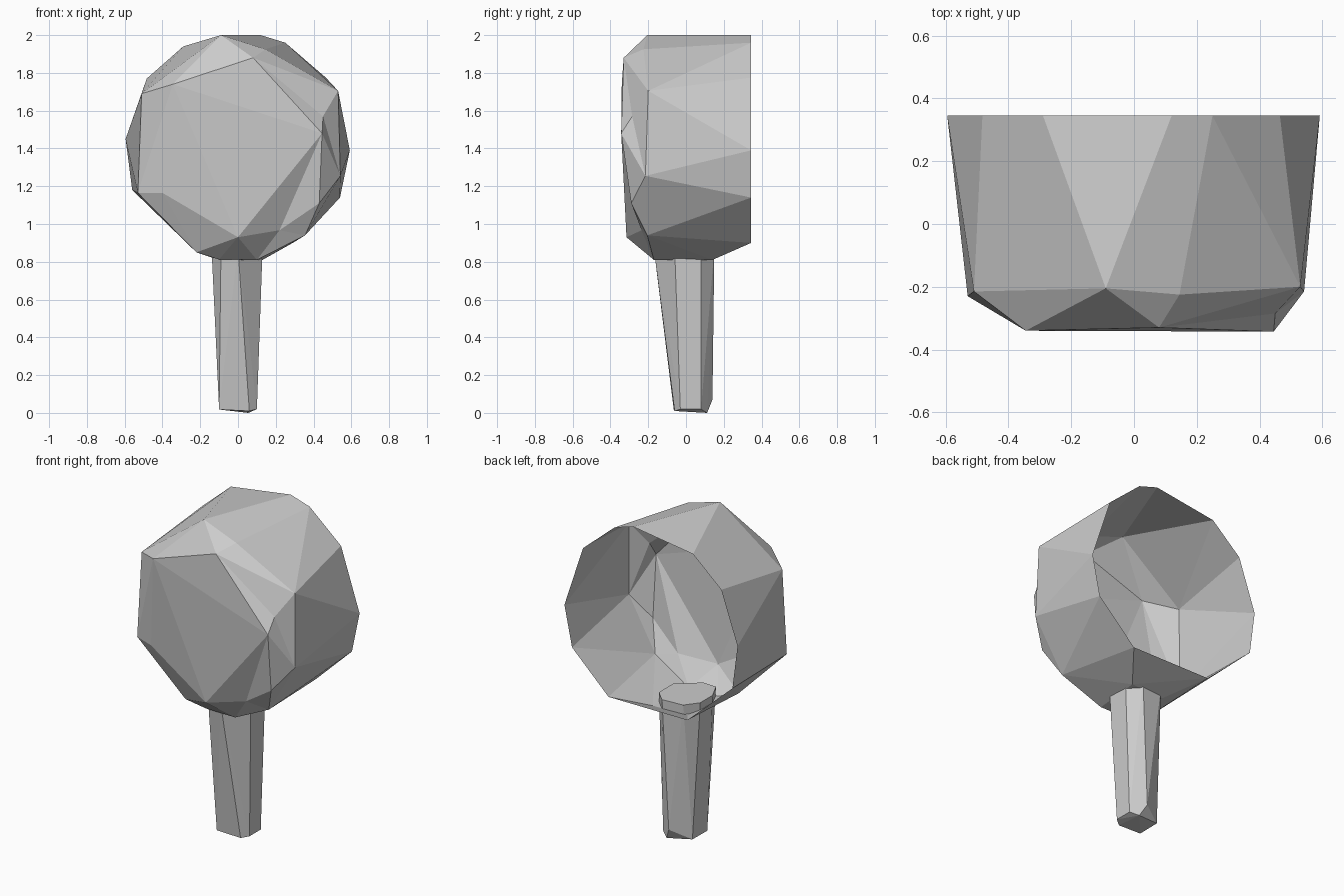
import bpy, bmesh
from mathutils import Vector

grey = bpy.data.materials.new("plain_grey")
grey.diffuse_color = (0.6, 0.6, 0.6, 1)


def hull_part(name, points, moves=(), open_y=None):
    """Faceted hull of the points; then dent some corners and open the back."""
    bm = bmesh.new()
    for p in points:
        bm.verts.new(p)
    out = bmesh.ops.convex_hull(bm, input=bm.verts[:])
    junk = [v for v in bm.verts if not v.link_faces]
    bmesh.ops.delete(bm, geom=junk, context='VERTS')
    bmesh.ops.recalc_face_normals(bm, faces=bm.faces[:])
    for old, new in moves:
        v = min(bm.verts, key=lambda v: (v.co - Vector(old)).length)
        if (v.co - Vector(old)).length < 0.01:
            v.co = new
    if open_y is not None:
        cap = [f for f in bm.faces if all(v.co.y > open_y for v in f.verts)]
        bmesh.ops.delete(bm, geom=cap, context='FACES')
    me = bpy.data.meshes.new(name)
    bm.to_mesh(me)
    bm.free()
    me.materials.append(grey)
    ob = bpy.data.objects.new(name, me)
    bpy.context.collection.objects.link(ob)
    return ob


# Bowl: open rim, shoulder ring, front panel and underside
rim = [(x, 0.345, z) for x, z in (
    (-0.595, 1.45), (-0.483, 1.77), (-0.29, 1.94), (0.12, 2.0), (0.25, 1.96),
    (0.465, 1.775), (0.592, 1.39), (0.54, 1.14), (0.29, 0.9), (-0.25, 0.9),
    (-0.56, 1.18))]
shoulder = [
    (-0.09, -0.205, 2.0), (0.145, -0.225, 1.925), (0.53, -0.2, 1.705),
    (0.542, -0.215, 1.255), (0.355, -0.205, 0.94), (-0.22, -0.2, 0.85),
    (-0.53, -0.23, 1.165), (-0.51, -0.215, 1.69)]
front = [
    (-0.345, -0.34, 1.74), (0.08, -0.33, 1.88), (0.445, -0.343, 1.48),
    (0.43, -0.29, 1.11), (0, -0.315, 0.93), (-0.4, -0.28, 1.165),
    (0.49, -0.285, 1.57), (0.24, -0.3, 0.96)]
underside = [(-0.1, -0.17, 0.812), (0.1, -0.17, 0.81), (0.13, 0.14, 0.81),
             (-0.1, 0.13, 0.81)]
dents = [((0.49, -0.285, 1.57), (0.45, -0.285, 1.57)),
         ((0.24, -0.3, 0.96), (0.22, -0.235, 0.967))]
hull_part("bowl", rim + shoulder + front + underside, dents, open_y=0.34)

# Handle: tapered post whose top pokes into the bowl
top = [(x, y, 0.87) for x, y in (
    (-0.14, -0.06), (-0.09, -0.165), (0.0, -0.17), (0.06, -0.11),
    (0.13, -0.06), (0.13, 0.08), (0.06, 0.15), (-0.08, 0.14), (-0.14, 0.06))]
bottom = [(-0.1, -0.065, 0.018), (0.06, -0.06, 0.01), (0.1, -0.03, 0.02),
          (0.1, 0.08, 0.02), (0.055, 0.112, 0.0), (-0.1, 0.08, 0.02),
          (0.02, 0.14, 0.07)]
hull_part("handle", top + bottom)
